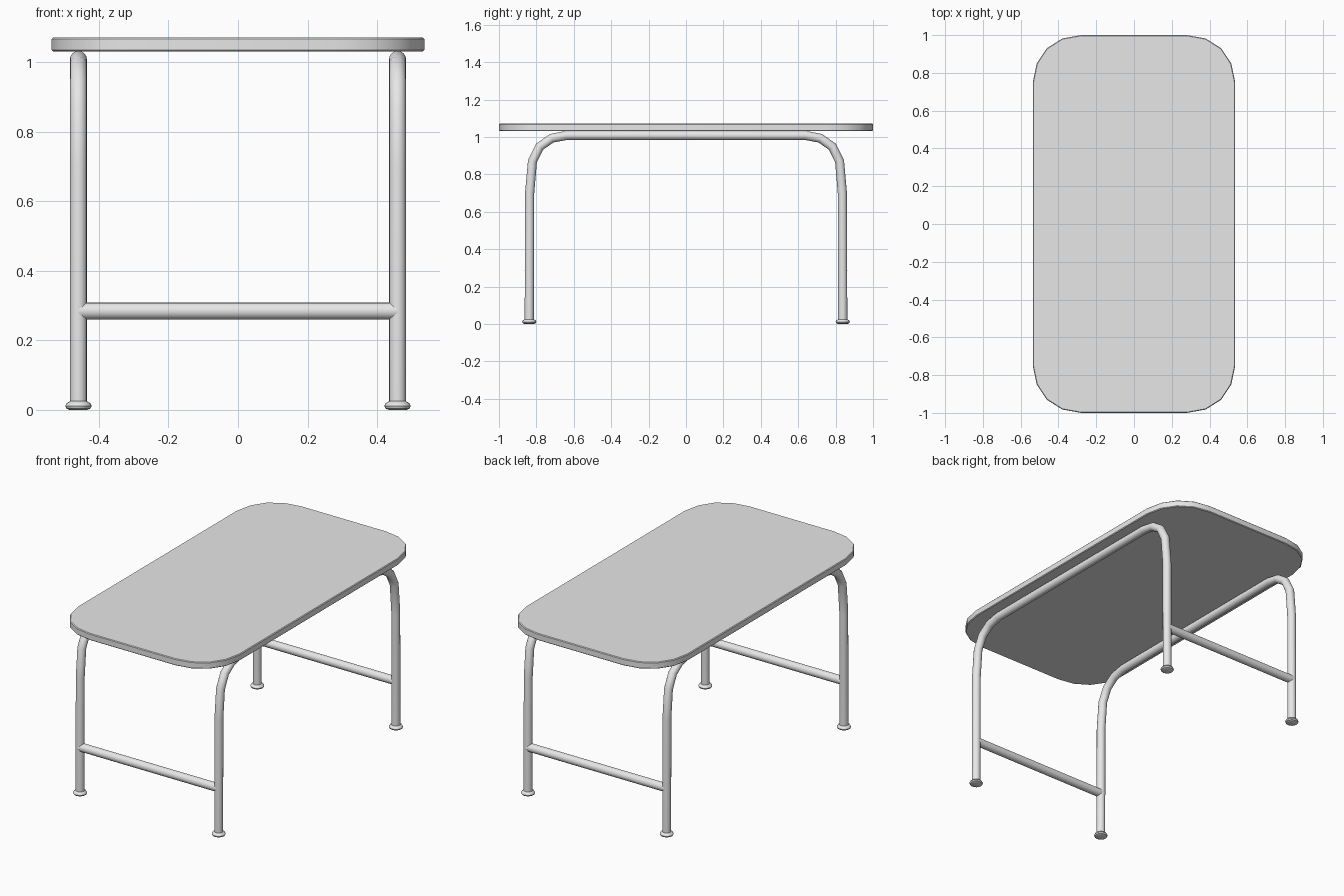
import bpy, bmesh, math
from mathutils import Vector

cube = bpy.data.objects.get("Cube")
if cube:
    bpy.data.objects.remove(cube, do_unlink=True)

grey = bpy.data.materials.new("plain_grey")
grey.use_nodes = True
grey.diffuse_color = (0.8, 0.8, 0.8, 1)
grey.node_tree.nodes["Principled BSDF"].inputs["Base Color"].default_value = (0.8, 0.8, 0.8, 1)

LEG_X, LEG_Y, TUBE = 0.459, 0.838, 0.0245


def finish(bm, name, angle=35):
    """Turn a bmesh into a shaded object."""
    bmesh.ops.recalc_face_normals(bm, faces=bm.faces)
    mesh = bpy.data.meshes.new(name)
    bm.to_mesh(mesh)
    bm.free()
    mesh.materials.append(grey)
    obj = bpy.data.objects.new(name, mesh)
    bpy.context.collection.objects.link(obj)
    bpy.ops.object.select_all(action='DESELECT')
    obj.select_set(True)
    bpy.context.view_layer.objects.active = obj
    bpy.ops.object.shade_smooth_by_angle(angle=math.radians(angle))
    return obj


def sweep(name, path, radius, side, sides=16):
    """Round tube along a planar path; side is the plane's normal."""
    bm = bmesh.new()
    rings = []
    for i, p in enumerate(path):
        d_in = (p - path[max(i - 1, 0)]).normalized()
        d_out = (path[min(i + 1, len(path) - 1)] - p).normalized()
        tangent = (d_in + d_out).normalized()
        up = side.cross(tangent)
        ring = []
        for k in range(sides):
            a = math.tau * k / sides
            ring.append(bm.verts.new(p + radius * (side * math.cos(a) + up * math.sin(a))))
        rings.append(ring)
    for a, b in zip(rings, rings[1:]):
        for k in range(sides):
            j = (k + 1) % sides
            bm.faces.new((a[k], a[j], b[j], b[k]))
    bm.faces.new(rings[0])
    bm.faces.new(rings[-1])
    return finish(bm, name)


# Table top: one corner outline mirrored to all four
corner = [(0.536, 0.75), (0.515, 0.85), (0.462, 0.93), (0.38, 0.982), (0.28, 1.0)]
half = corner + [(-x, y) for x, y in reversed(corner)]
outline = half + [(-x, -y) for x, y in half]
bm = bmesh.new()
base = bm.faces.new([bm.verts.new((x, y, 1.031)) for x, y in outline])
top = bmesh.ops.extrude_face_region(bm, geom=[base])
bmesh.ops.translate(bm, vec=(0, 0, 0.04),
                    verts=[v for v in top["geom"] if isinstance(v, bmesh.types.BMVert)])
rim = [e for e in bm.edges if abs(e.verts[0].co.z - e.verts[1].co.z) < 0.001]
bmesh.ops.bevel(bm, geom=rim, offset=0.004, segments=1, affect='EDGES')
finish(bm, "table_top", 30)

# Bent tube frames, one along each long side
bend = [(LEG_Y, 0.015), (0.836, 0.70), (0.821, 0.87), (0.782, 0.948), (0.718, 0.993), (0.64, 1.008)]
frame = bend + [(-y, z) for y, z in reversed(bend)]
for label, s in (("left", 1), ("right", -1)):
    sweep(label + "_leg_frame", [Vector((s * LEG_X, y, z)) for y, z in frame],
          TUBE, Vector((1, 0, 0)))

# Crossbars joining the legs at each end
for label, s in (("front", -1), ("back", 1)):
    sweep(label + "_crossbar",
          [Vector((x, s * LEG_Y, 0.284)) for x in (-LEG_X, LEG_X)],
          TUBE, Vector((0, 1, 0)))

# Flared feet
foot_profile = [(0.026, 0), (0.035, 0.004), (0.038, 0.011), (0.034, 0.019), (0.024, 0.025)]
for end, sy in (("front", -1), ("back", 1)):
    for label, sx in (("left", 1), ("right", -1)):
        bm = bmesh.new()
        pts = [bm.verts.new((r, 0, z)) for r, z in foot_profile]
        edges = [bm.edges.new(pair) for pair in zip(pts, pts[1:])]
        bmesh.ops.spin(bm, geom=pts + edges, cent=(0, 0, 0), axis=(0, 0, 1),
                       angle=math.tau, steps=16)
        bmesh.ops.remove_doubles(bm, verts=bm.verts, dist=0.0005)
        bmesh.ops.holes_fill(bm, edges=bm.edges, sides=0)
        bmesh.ops.translate(bm, vec=(sx * LEG_X, sy * LEG_Y, 0), verts=bm.verts)
        finish(bm, end + "_" + label + "_foot", 40)
